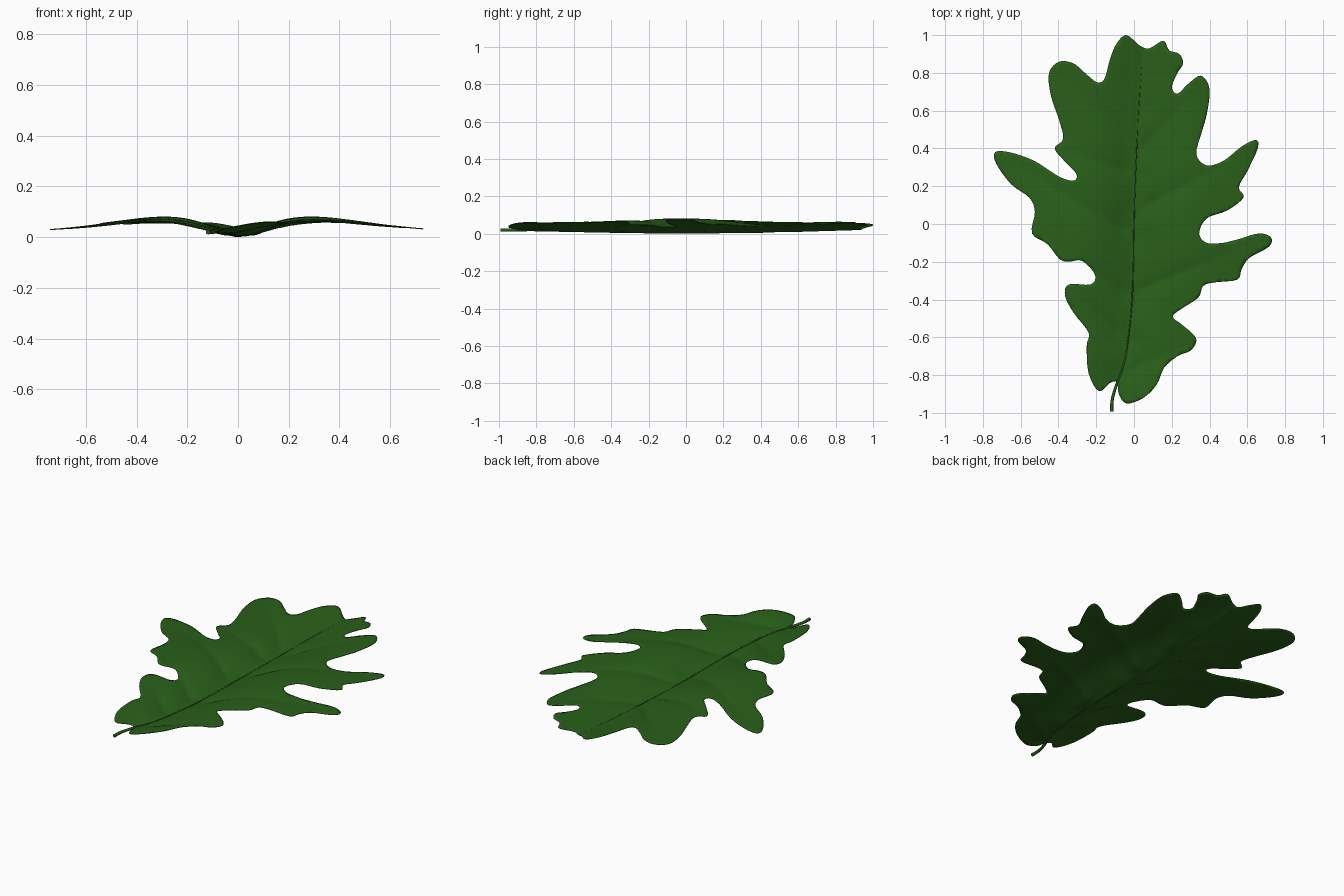
import bpy, math
from mathutils import Vector, geometry

if "Cube" in bpy.data.objects:
    bpy.data.objects.remove(bpy.data.objects["Cube"])

# Outline of the blade, from the stalk up each side
RIGHT = [(-.09, -.84), (-.08, -.90), (-.04, -.95), (.05, -.92), (.12, -.85), (.16, -.76), (.23, -.70),
         (.30, -.67), (.33, -.62), (.31, -.58), (.25, -.53), (.205, -.49), (.25, -.45), (.34, -.39),
         (.365, -.33), (.42, -.31), (.545, -.295), (.57, -.24), (.61, -.18), (.715, -.12),
         (.725, -.07), (.66, -.05), (.555, -.08), (.47, -.10), (.385, -.10), (.345, -.05),
         (.385, .03), (.49, .07), (.58, .14), (.555, .195), (.60, .28), (.655, .40), (.645, .445),
         (.57, .41), (.475, .335), (.385, .31), (.33, .37), (.36, .49), (.385, .58), (.40, .715),
         (.355, .785), (.29, .745), (.23, .69), (.20, .725), (.23, .80), (.26, .85), (.24, .90),
         (.185, .92), (.155, .97), (.08, .93), (.03, .945), (-.04, 1.0)]
LEFT = [(-.095, .95), (-.13, .86), (-.155, .77), (-.195, .75), (-.26, .80), (-.32, .85), (-.395, .86),
        (-.45, .80), (-.44, .68), (-.395, .545), (-.375, .45), (-.42, .40), (-.365, .33),
        (-.305, .265), (-.32, .23), (-.395, .25), (-.53, .335), (-.66, .38), (-.735, .38),
        (-.73, .32), (-.65, .21), (-.555, .14), (-.525, .065), (-.54, -.05), (-.46, -.105),
        (-.395, -.185), (-.345, -.20), (-.275, -.195), (-.205, -.27), (-.23, -.32), (-.345, -.32),
        (-.365, -.38), (-.32, -.47), (-.24, -.575), (-.25, -.645), (-.24, -.79), (-.185, -.885),
        (-.125, -.84)]
MIDRIB = [(-.09, -.84), (-.045, -.7), (-.01, -.4), (0, 0), (.01, .3), (.03, .7), (.05, .93)]
# Side veins: start on the midrib, end near a lobe tip
VEINS = [((-.07, -.80), (.30, -.62)), ((0, -.36), (.65, -.09)), ((0, .06), (.62, .40)),
         ((.02, .38), (.36, .74)), ((-.03, -.62), (-.33, -.36)), ((-.01, -.40), (-.50, -.02)),
         ((0, -.06), (-.70, .36)), ((.01, .27), (-.40, .40)), ((.02, .40), (-.40, .82)),
         ((.03, .62), (-.04, .97))]


def smooth(pts, n, closed):
    """Catmull-Rom curve through 2D points."""
    p = [Vector(q) for q in pts]
    p = [p[-1]] + p + p[:2] if closed else [p[0]] + p + [p[-1]]
    out = []
    for a, b, c, d in zip(p, p[1:], p[2:], p[3:]):
        for i in range(n):
            t = i / n
            out.append(.5 * (2 * b + (c - a) * t + (2 * a - 5 * b + 4 * c - d) * t * t
                             + (3 * b - a - 3 * c + d) * t ** 3))
    return out if closed else out + [p[-2]]


def rib_x(y):
    for (x0, y0), (x1, y1) in zip(MIDRIB, MIDRIB[1:]):
        if y <= y1:
            return x0 + (x1 - x0) * max(0, y - y0) / (y1 - y0)
    return MIDRIB[-1][0]


def height(p):
    """Two broad swells beside a sunken midrib, creased along the side veins."""
    d = abs(p.x - rib_x(p.y))
    u = d / .29
    swell = .035 + .032 * math.exp(-((p.y + .02) / .42) ** 2)
    z = .024 + .02 * abs(p.y) ** 1.5 + swell * (u * math.exp(1 - u)) ** 2
    z -= .009 * math.exp(-(d / .022) ** 2)
    for a, b in VEINS:
        q, t = geometry.intersect_point_line(p, Vector(a), Vector(b))
        t = min(max(t, 0), 1)
        g = (p - Vector(a).lerp(Vector(b), t)).length
        z -= (1 - t) * min(1, d / .06) * (.006 * math.exp(-(g / .016) ** 2)
                                          + .010 * math.exp(-(g / .06) ** 2))
    return z


mat = bpy.data.materials.new("leaf_green")
mat.diffuse_color = (.022, .115, .010, 1)
mat.use_nodes = True
mat.node_tree.nodes["Principled BSDF"].inputs["Base Color"].default_value = mat.diffuse_color

# Leaf blade: outline filled with an even triangle grid, then lifted
edge = smooth(RIGHT + LEFT, 4, True)
step = .02
grid = [Vector((-.76 + step * (i + .5 * (j % 2)), -.98 + step * .87 * j))
        for j in range(115) for i in range(77)]
grid = [g for g in grid if min((g - e).length_squared for e in edge) > (.45 * step) ** 2]
pts, _, tris, *_ = geometry.delaunay_2d_cdt(edge + grid, [], [list(range(len(edge)))], 1, 1e-5)
used = sorted({i for t in tris for i in t})
index = {v: k for k, v in enumerate(used)}
verts = [(pts[i].x, pts[i].y, height(pts[i])) for i in used]
low = min(v[2] for v in verts) - .005
verts = [(x, y, z - low) for x, y, z in verts]
mesh = bpy.data.meshes.new("leaf_blade")
mesh.from_pydata(verts, [], [[index[i] for i in t] for t in tris])
mesh.polygons.foreach_set("use_smooth", [True] * len(mesh.polygons))
mesh.materials.append(mat)
blade = bpy.data.objects.new("leaf_blade", mesh)
bpy.context.collection.objects.link(blade)
thick = blade.modifiers.new("thickness", "SOLIDIFY")
thick.thickness = .004
thick.offset = -1

# Stalk and midrib: one tapering tube running under the blade
path = smooth([(-.118, -.993), (-.115, -.93)] + MIDRIB, 6, False)
curve = bpy.data.curves.new("stalk_and_midrib", "CURVE")
curve.dimensions = "3D"
curve.bevel_depth = .009
curve.bevel_resolution = 2
curve.use_fill_caps = True
line = curve.splines.new("POLY")
line.points.add(len(path) - 1)
for k, (pt, p) in enumerate(zip(line.points, path)):
    on_blade = p.y > -.84
    z = height(p) - low - .001 if on_blade else height(Vector((-.09, -.84))) - low - .001
    r = 1 - .75 * k / len(path)
    pt.co = (p.x, p.y, max(z, .009 * r), 1)
    pt.radius = r if not on_blade else r * .75
line.use_smooth = True
curve.materials.append(mat)
bpy.context.collection.objects.link(bpy.data.objects.new("stalk_and_midrib", curve))
